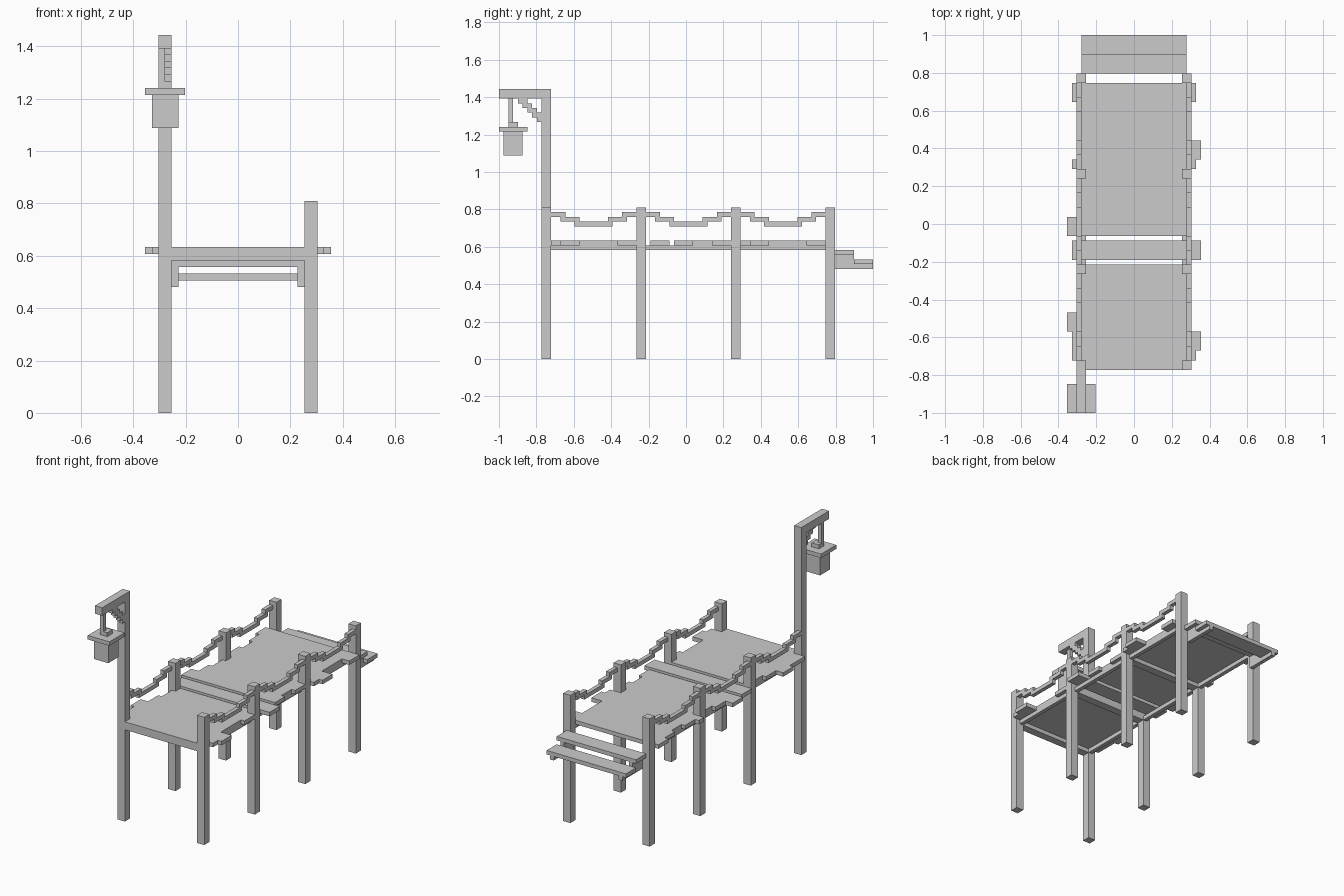
import bpy, bmesh

if "Cube" in bpy.data.objects:
    bpy.data.objects.remove(bpy.data.objects["Cube"])

V = 2 / 79          # one block of the grid; all sizes below are in blocks
Y0 = 39.5           # y is counted from the front end of the model


def prism(name, pts, axis, lo, hi, mirror=False, material=None):
    """Extrude a profile: axis 'z' takes (x, y) points, axis 'x' takes (y, z)."""
    bm = bmesh.new()

    def co(p, d):
        if axis == 'z':
            return (p[0] * V, (p[1] - Y0) * V, d * V)
        return (d * V, (p[0] - Y0) * V, p[1] * V)
    face = bm.faces.new([bm.verts.new(co(p, lo)) for p in pts])
    ext = bmesh.ops.extrude_face_region(bm, geom=[face])
    move = (0, 0, (hi - lo) * V) if axis == 'z' else ((hi - lo) * V, 0, 0)
    bmesh.ops.translate(bm, vec=move, verts=[g for g in ext['geom'] if isinstance(g, bmesh.types.BMVert)])
    bmesh.ops.recalc_face_normals(bm, faces=bm.faces)
    me = bpy.data.meshes.new(name)
    bm.to_mesh(me)
    bm.free()
    ob = bpy.data.objects.new(name, me)
    bpy.context.collection.objects.link(ob)
    if mirror:
        ob.modifiers.new("mirror", 'MIRROR').use_axis[0] = True
    return ob


def box(name, x0, x1, y0, y1, z0, z1, mirror=False):
    return prism(name, [(x0, y0), (x1, y0), (x1, y1), (x0, y1)], 'z', z0, z1, mirror)


def stepped(rows):
    """Closed outline around stacked rows (start, end, low, high), with no repeated points."""
    right = [p for a, b, lo, hi in rows for p in ((hi, a), (hi, b))]
    left = [p for a, b, lo, hi in reversed(rows) for p in ((lo, b), (lo, a))]
    out = []
    for p in right + left:
        if not out or out[-1] != p:
            out.append(p)
    return out


# posts: a tall one with the lantern arm, the rest cut at rail height
prism("lantern_post", [(9, 0), (11, 0), (11, 57), (0, 57), (0, 55), (9, 55)], 'x', -12, -10)
box("front_post", 10, 12, 9, 11, 0, 32)
for i, y in enumerate((29, 49, 69)):
    box(f"post_pair_{i + 1}", 10, 12, y, y + 2, 0, 32, True)

# deck: plank rows of uneven length (y start, y end, left x, right x)
front_deck = [(9, 11, -10, 10), (11, 13, -13, 13), (13, 17, -13, 14), (17, 21, -14, 11),
              (21, 25, -12, 11), (25, 29, -11, 12), (29, 31, -10, 10)]
rear_deck = [(37, 41, -14, 12), (41, 45, -12, 11), (45, 49, -11, 12), (49, 51, -10, 10),
             (51, 53, -13, 13), (53, 57, -12, 14), (57, 61, -11, 11), (61, 65, -12, 11),
             (65, 69, -13, 13)]
prism("front_deck", stepped(front_deck), 'z', 24, 25)
prism("rear_deck", stepped(rear_deck), 'z', 24, 25)
box("loose_plank", -13, 14, 32, 36, 24, 25)

# frame under the deck
for i, y in enumerate((9, 29, 49)):
    box(f"cross_beam_{i + 1}", -10, 10, y, y + 2, 23, 24)
for i, y in enumerate((11, 31, 51)):
    box(f"side_beam_{i + 1}", 10, 11, y, y + 18, 23, 24, True)

# sagging rope rails between the posts
for i, y in enumerate((11, 31, 51)):
    top = [(0, 31), (3, 31), (3, 30), (6, 30), (6, 29), (12, 29), (12, 30), (15, 30), (15, 31), (18, 31)]
    low = [(18, 30), (16, 30), (16, 29), (13, 29), (13, 28), (5, 28), (5, 29), (2, 29), (2, 30), (0, 30)]
    prism(f"rope_{i + 1}", [(y + a, b) for a, b in top + low], 'x', 11, 12, True)

# steps at the rear, on a pair of brackets
box("upper_step", -11, 11, 71, 75, 22, 23)
box("lower_step", -11, 11, 75, 79, 20, 21)
prism("step_bracket", [(71, 19), (79, 19), (79, 20), (75, 20), (75, 22), (71, 22)], 'x', 9, 10, True)

# stepped brace under the lantern arm
brace = [(4, 55), (4, 54), (5, 54), (5, 53), (6, 53), (6, 52), (7, 52), (7, 51), (8, 51), (8, 50),
         (9, 50), (9, 52), (8, 52), (8, 53), (7, 53), (7, 54), (6, 54), (6, 55)]
prism("arm_brace", brace, 'x', -11, -10)

# hanging lantern
box("lantern_hanger", -12, -11, 2, 3, 50, 55)
box("lantern_cap", -12, -10, 2, 4, 49, 50)
box("lantern_roof", -14, -8, 0, 6, 48, 49)
box("lantern_body", -13, -9, 1, 5, 43, 48)
